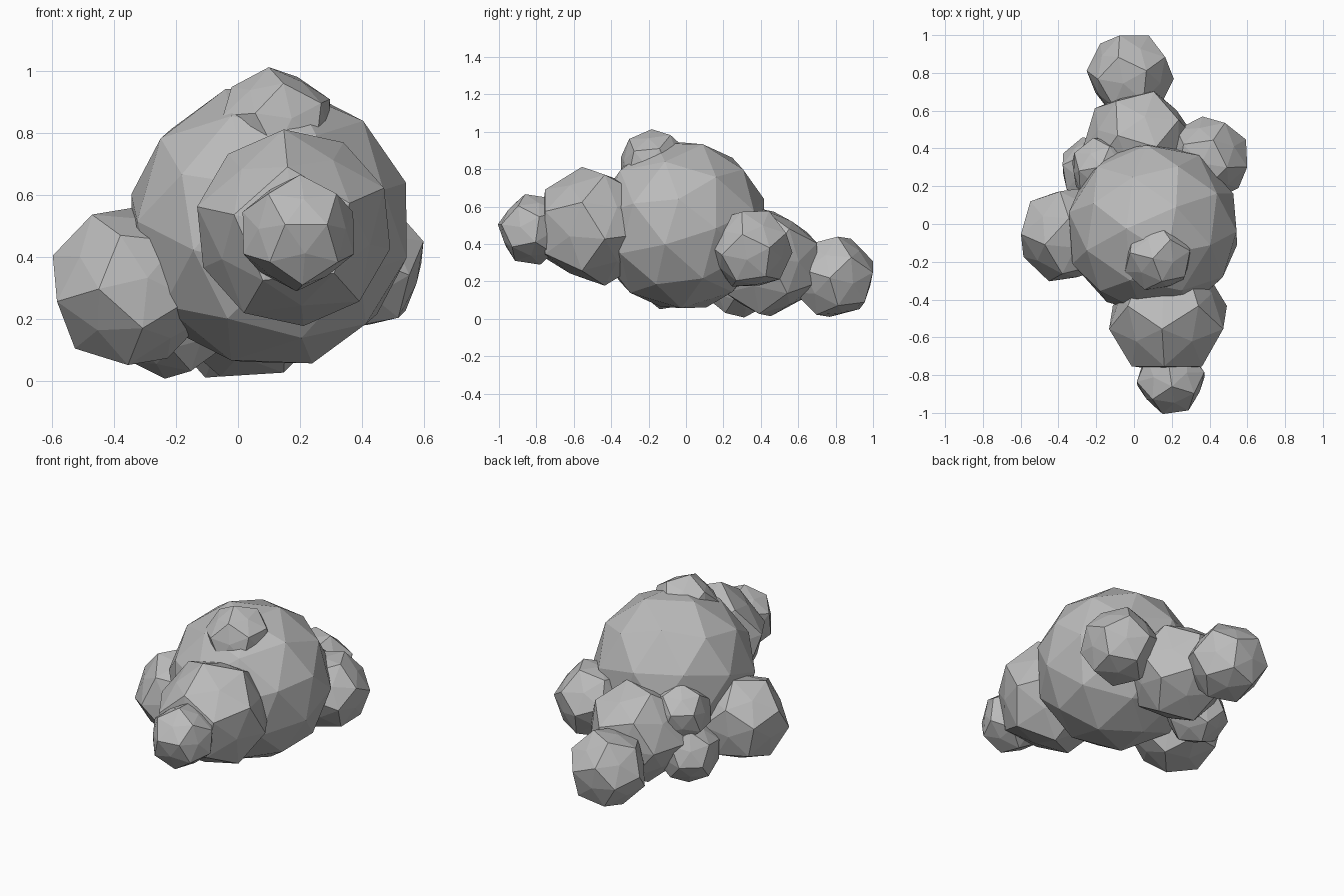
import bpy, bmesh
from mathutils import Vector, Matrix

cube = bpy.data.objects.get("Cube")
if cube:
    bpy.data.objects.remove(cube)

# One plain grey for every lump
grey = bpy.data.materials.new("stone_grey")
grey.use_nodes = True
grey.diffuse_color = (0.5, 0.5, 0.5, 1)
grey.node_tree.nodes["Principled BSDF"].inputs["Base Color"].default_value = (0.5, 0.5, 0.5, 1)


def finish(name, bm, centre):
    mesh = bpy.data.meshes.new(name)
    bm.to_mesh(mesh)
    bm.free()
    mesh.materials.append(grey)
    obj = bpy.data.objects.new(name, mesh)
    obj.location = centre
    bpy.context.collection.objects.link(obj)


def facing(direction, up):
    """Rotation with z along direction and x leaning toward up."""
    z = Vector(direction).normalized()
    y = z.cross(Vector(up)).normalized()
    return Matrix((y.cross(z), y, z)).transposed()


def lump(name, centre, radius, face, corner):
    """Twelve-sided lump with slightly domed faces, turned by a face and a corner."""
    ico = bmesh.new()
    bmesh.ops.create_icosphere(ico, subdivisions=1, radius=1)
    domes = [v.co.normalized() for v in ico.verts]
    corners = [f.calc_center_median().normalized() for f in ico.faces]
    ico.free()
    axis = max(domes, key=lambda c: c.z)
    top = max(corners, key=lambda p: p.dot(axis))
    turn = facing(face, corner) @ facing(axis, top).transposed()
    bm = bmesh.new()
    for p in corners + [d * 0.87 for d in domes]:
        bm.verts.new(turn @ p * radius)
    bmesh.ops.convex_hull(bm, input=bm.verts)
    bmesh.ops.recalc_face_normals(bm, faces=bm.faces)
    finish(name, bm, centre)


# Large faceted body
body = bmesh.new()
bmesh.ops.create_icosphere(body, subdivisions=2, radius=0.465)
bmesh.ops.rotate(body, verts=body.verts, matrix=Matrix.Rotation(0.35, 3, (1, 0.5, 0.3)))
finish("body_lump", body, (0.1, -0.025, 0.5))

# Smaller lumps: name, centre, radius, face direction, corner direction
lump("front_lump", (0.18, -0.495, 0.495), 0.325, (0, -1, 0), (-0.1, 0, 1))
lump("front_tip", (0.195, -0.82, 0.478), 0.193, (0.1, -0.7, 0.6), (0, 0, 1))
lump("top_lump", (0.125, -0.17, 0.82), 0.196, (-0.5, -0.5, 0.7), (0.2, 0.3, 1))
lump("right_lump", (-0.35, -0.055, 0.305), 0.268, (-0.7, -0.6, 0.42), (-0.3, 0, 1))
lump("left_lump", (0.39, 0.345, 0.375), 0.227, (0.95, -0.1, -0.3), (0, -0.15, 1))
lump("rear_lump", (0.03, 0.43, 0.3), 0.3, (0.1, 0.5, 0.8), (0.3, 1, 0))
lump("rear_tip", (-0.02, 0.79, 0.225), 0.232, (0.7, -0.2, 0.5), (0, 0.3, 1))
lump("upper_rear_knob", (-0.165, 0.29, 0.42), 0.18, (-0.4, 0.5, 0.7), (0, 0, 1))
lump("lower_rear_knob", (-0.215, 0.285, 0.19), 0.186, (-0.5, 0.6, 0.3), (0, 0, 1))
